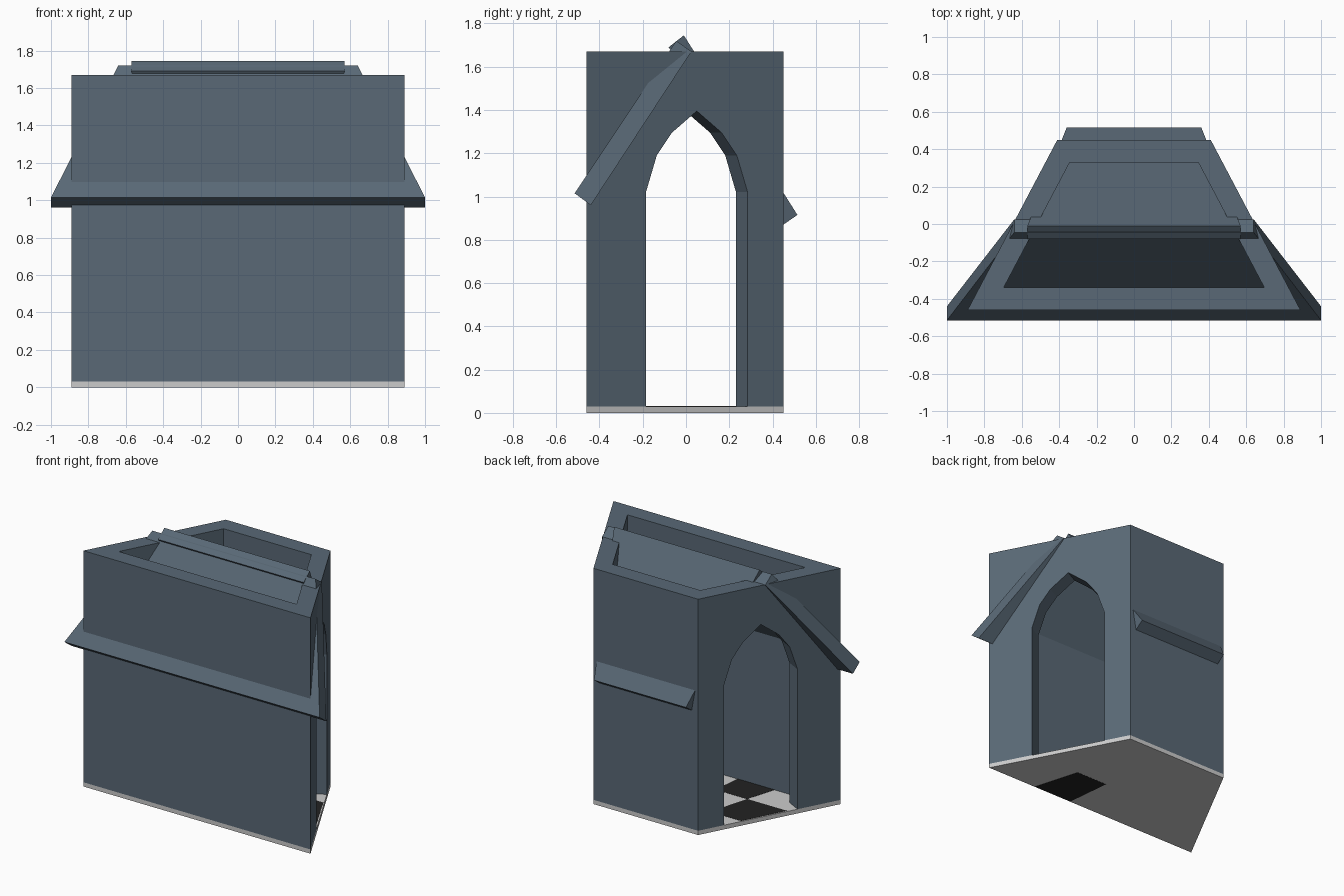
import bpy, bmesh
from mathutils import Vector

if "Cube" in bpy.data.objects:
    bpy.data.objects.remove(bpy.data.objects["Cube"])


def material(name, color):
    m = bpy.data.materials.new(name)
    m.diffuse_color = (*color, 1)
    m.use_nodes = True
    m.node_tree.nodes["Principled BSDF"].inputs["Base Color"].default_value = m.diffuse_color
    return m


STONE = material("slate_stone", (0.10, 0.14, 0.18))
DARK = material("dark_tile", (0.016, 0.016, 0.016))
PALE = material("pale_floor", (0.72, 0.72, 0.72))

FRONT, BACK, BASE, TOP = -0.46, 0.45, 0.03, 1.67
IN_FRONT, IN_BACK, THICK = -0.34, 0.33, 0.115
SLOPE = (0.89 - 0.41) / (BACK - FRONT)


def half(y):
    """Half width of the wedge plan at depth y."""
    return 0.89 - SLOPE * (y - FRONT)


INWARD = Vector((-1, -SLOPE, 0)).normalized()
GAP = THICK / -INWARD.x


def loft(name, a, b, mat):
    """Closed solid between two outlines with equal point counts."""
    bm = bmesh.new()
    va = [bm.verts.new(p) for p in a]
    vb = [bm.verts.new(p) for p in b]
    bm.faces.new(va)
    bm.faces.new(vb[::-1])
    n = len(va)
    for i in range(n):
        j = (i + 1) % n
        bm.faces.new((va[j], va[i], vb[i], vb[j]))
    bmesh.ops.recalc_face_normals(bm, faces=bm.faces)
    mesh = bpy.data.meshes.new(name)
    bm.to_mesh(mesh)
    bm.free()
    ob = bpy.data.objects.new(name, mesh)
    bpy.context.collection.objects.link(ob)
    mesh.materials.append(mat)
    return ob


def prism(name, plan, z0, z1, mat):
    return loft(name, [(x, y, z0) for x, y in plan], [(x, y, z1) for x, y in plan], mat)


def wedge(u0, u1, y0, y1):
    """Plan patch between two fractions of the half width."""
    return [(u0 * half(y0), y0), (u1 * half(y0), y0), (u1 * half(y1), y1), (u0 * half(y1), y1)]


# front and back walls, mitred at the corners
for name, yo, yi in (("front_wall", FRONT, IN_FRONT), ("back_wall", BACK, IN_BACK)):
    xo, xi = half(yo), half(yi) - GAP
    prism(name, [(-xo, yo), (xo, yo), (xi, yi), (-xi, yi)], BASE, TOP, STONE)

# side walls with a pointed arch doorway
MID = 0.05
arch = [(0.235, BASE), (0.235, 1.02), (0.185, 1.19), (0.115, 1.295)]
door = ([(MID - d, z) for d, z in arch] + [(MID, 1.395)]
        + [(MID + d, z) for d, z in reversed(arch)])
for side, s in (("right", 1), ("left", -1)):
    outer = [Vector((half(y), y, z)) for y, z in
             [(FRONT, TOP), (FRONT, BASE)] + door + [(BACK, BASE), (BACK, TOP)]]
    inner = [p + INWARD * THICK for p in outer]
    for i, y in ((0, IN_FRONT), (1, IN_FRONT), (-2, IN_BACK), (-1, IN_BACK)):
        inner[i] = Vector((half(y) - GAP, y, outer[i].z))
    loft(side + "_wall", [(s * p.x, p.y, p.z) for p in outer],
         [(s * p.x, p.y, p.z) for p in inner], STONE)


# tapered roof slabs crossing at the ridge
def roof(name, eave, ridge, w_eave, w_ridge):
    def end(pts, w):
        (y0, z0), (y1, z1) = pts
        return [(-w, y0, z0), (w, y0, z0), (w, y1, z1), (-w, y1, z1)]
    loft(name, end(eave, w_eave), end(ridge, w_ridge), STONE)


roof("front_roof", [(-0.515, 1.015), (-0.44, 0.96)], [(-0.045, 1.72), (0.025, 1.67)], 1.0, 0.64)
roof("back_roof", [(0.515, 0.915), (0.45, 0.87)], [(-0.01, 1.745), (-0.08, 1.69)], 0.36, 0.57)

# floor slab with dark chequer tiles
prism("floor", wedge(-1, 1, FRONT, BACK), 0, BASE, PALE)
cols = [-0.985, -0.55, -0.2, 0.2, 0.55, 0.985]
rows = [FRONT + 0.004, -0.125, 0.17, BACK - 0.004]
for r in range(3):
    for c in range(5):
        if (r + c) % 2:
            bottom = -0.001 if (r, c) == (0, 3) else 0.025
            prism(f"dark_tile_{r}_{c}", wedge(cols[c], cols[c + 1], rows[r], rows[r + 1]),
                  bottom, BASE + 0.001, DARK)
